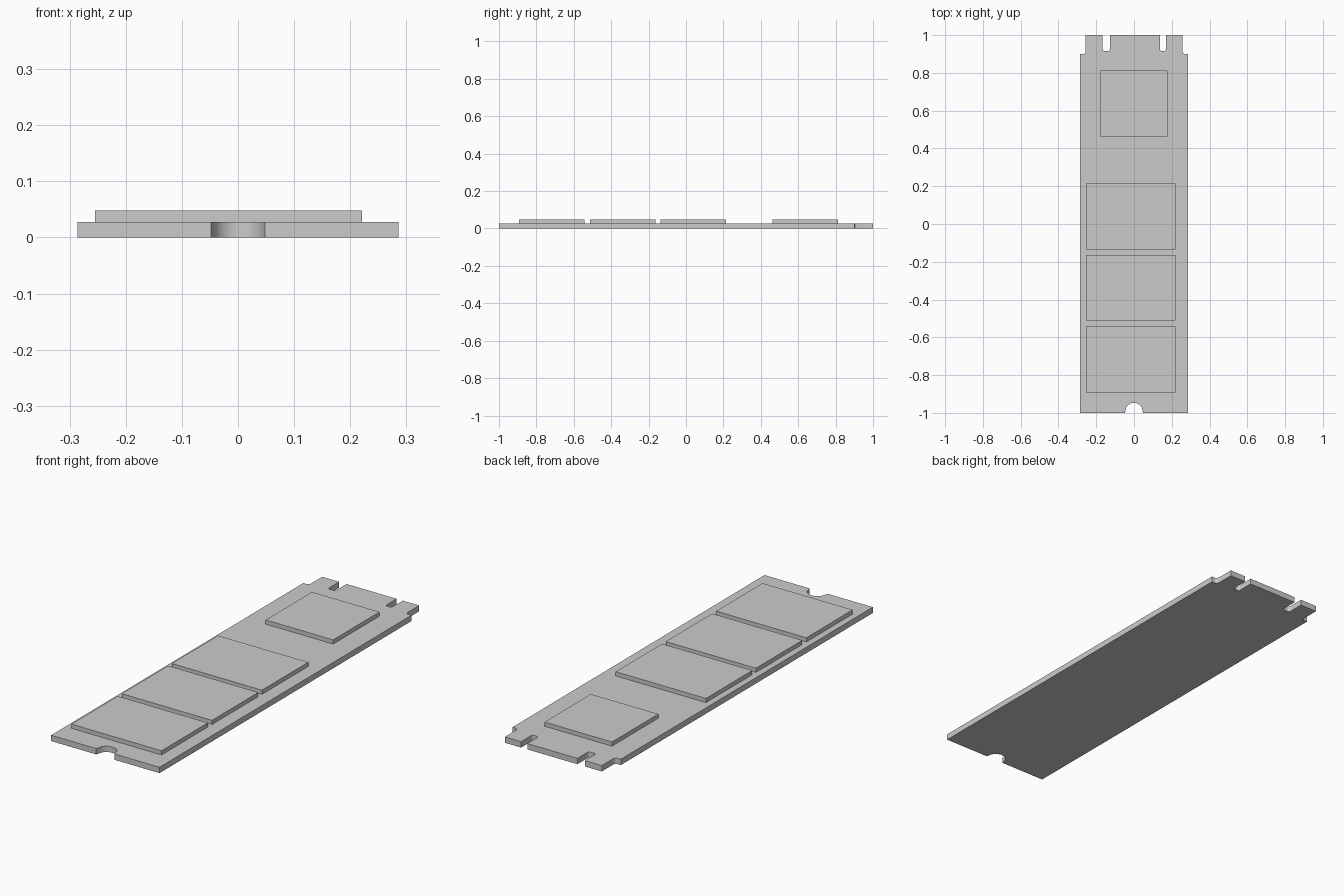
import bpy, bmesh
from math import sin, cos, pi, radians

if "Cube" in bpy.data.objects:
    bpy.data.objects.remove(bpy.data.objects["Cube"])

BOARD_TOP, CHIP_TOP = 0.028, 0.048


def arc(cx, cy, r, start, end, n=6):
    """Points along an arc, angles in degrees."""
    return [(cx + r * cos(radians(start + (end - start) * i / n)),
             cy + r * sin(radians(start + (end - start) * i / n))) for i in range(n + 1)]


def slot(right, left, bottom, r=0.012):
    """Round-cornered slot cut down from the connector edge, traced right to left."""
    return ([(right, 1)] + arc(right - r, bottom + r, r, 0, -90)
            + arc(left + r, bottom + r, r, -90, -180) + [(left, 1)])


def extrude_profile(name, points, z0, z1):
    bm = bmesh.new()
    face = bm.faces.new([bm.verts.new((x, y, z0)) for x, y in points])
    top = bmesh.ops.extrude_face_region(bm, geom=[face])["geom"]
    bmesh.ops.translate(bm, vec=(0, 0, z1 - z0),
                        verts=[v for v in top if isinstance(v, bmesh.types.BMVert)])
    bmesh.ops.recalc_face_normals(bm, faces=bm.faces)
    mesh = bpy.data.meshes.new(name)
    bm.to_mesh(mesh)
    bm.free()
    obj = bpy.data.objects.new(name, mesh)
    bpy.context.collection.objects.link(obj)
    return obj


# Circuit board outline, counter-clockwise from the front left corner
W, C, SHOULDER, R = 0.286, 0.256, 0.90, 0.015
outline = [(-W, -1), (-0.048, -1)]
outline += arc(0, -0.993, 0.046, 153, 27, 16)            # screw notch
outline += [(0.048, -1), (W, -1), (W, SHOULDER)]
outline += arc(C + R, SHOULDER + R, R, -90, -180)        # right shoulder fillet
outline += [(C, 1)]
outline += slot(0.17, 0.137, 0.915)                      # right key slot
outline += slot(-0.127, -0.166, 0.915)                   # left key slot
outline += [(-C, 1)]
outline += arc(-C - R, SHOULDER + R, R, 0, -90)          # left shoulder fillet
outline += [(-W, SHOULDER)]
board = extrude_profile("circuit_board", outline, 0, BOARD_TOP)
bpy.context.view_layer.objects.active = board
board.select_set(True)
bpy.ops.object.shade_smooth_by_angle(angle=radians(30))


# Chips resting on the board
def chip(name, x0, x1, y0, y1):
    extrude_profile(name, [(x0, y0), (x1, y0), (x1, y1), (x0, y1)], BOARD_TOP, CHIP_TOP)


for i, y in enumerate((-0.892, -0.512, -0.135)):
    chip(f"memory_chip_{i + 1}", -0.255, 0.221, y, y + 0.349)
chip("controller_chip", -0.178, 0.178, 0.463, 0.812)
